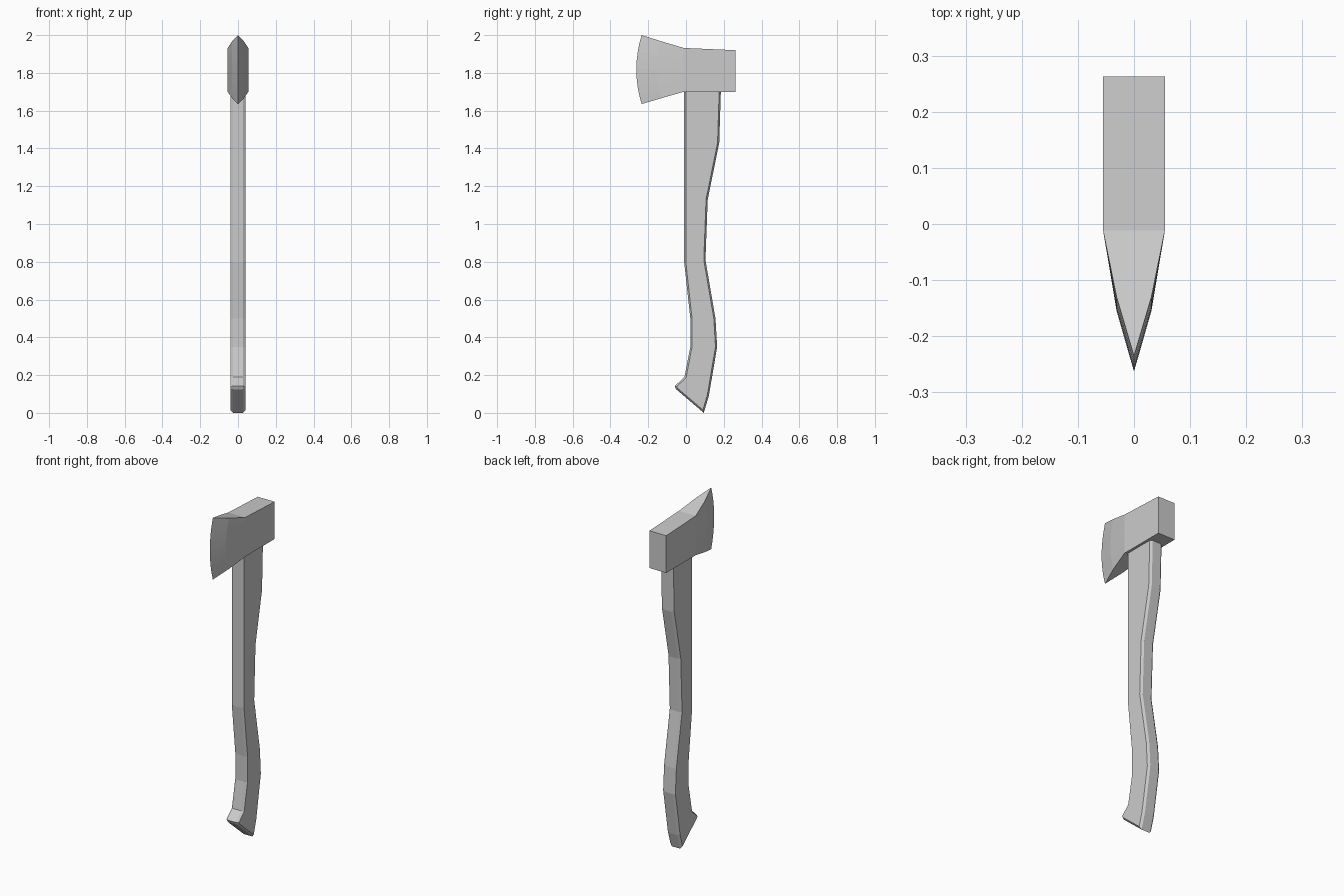
import bpy
import bmesh
from mathutils import Vector

cube = bpy.data.objects.get("Cube")
if cube:
    bpy.data.objects.remove(cube, do_unlink=True)

grey = bpy.data.materials.new("plain grey")
grey.use_nodes = True
colour = (0.6, 0.6, 0.6, 1)
grey.diffuse_color = colour
grey.node_tree.nodes["Principled BSDF"].inputs["Base Color"].default_value = colour


def finish(name, bm):
    bmesh.ops.remove_doubles(bm, verts=bm.verts, dist=0.0005)
    bmesh.ops.recalc_face_normals(bm, faces=bm.faces)
    mesh = bpy.data.meshes.new(name)
    bm.to_mesh(mesh)
    bm.free()
    mesh.materials.append(grey)
    obj = bpy.data.objects.new(name, mesh)
    bpy.context.collection.objects.link(obj)
    return obj


def inset_outline(points, dist):
    """Move a counter-clockwise outline inward by dist."""
    result = []
    for i, p in enumerate(points):
        a = (p - points[i - 1]).normalized()
        b = (points[(i + 1) % len(points)] - p).normalized()
        na, nb = Vector((-a.y, a.x)), Vector((-b.y, b.x))
        result.append(p + (na + nb) * dist / (1 + na.dot(nb)))
    return result


def loft(bm, rings):
    for r, s in zip(rings, rings[1:]):
        for i in range(len(r)):
            j = (i + 1) % len(r)
            bm.faces.new((r[i], r[j], s[j], s[i]))


# Handle: curved side outline (y, z) with chamfered rims
front = [(-0.01, 1.75), (-0.01, 0.8), (0.023, 0.5), (0.023, 0.35),
         (-0.008, 0.19), (-0.06, 0.142), (-0.052, 0.125)]
back = [(0.094, 0.0), (0.121, 0.09), (0.165, 0.35), (0.156, 0.5),
        (0.103, 0.81), (0.115, 1.13), (0.176, 1.43), (0.186, 1.75)]
outline = [Vector(p) for p in front + back]
inner = inset_outline(outline, 0.009)
bm = bmesh.new()
layers = [(-0.04, inner), (-0.027, outline), (0.027, outline), (0.04, inner)]
rings = [[bm.verts.new((x, p.x, p.y)) for p in pts] for x, pts in layers]
loft(bm, rings)
bm.faces.new(rings[0])
bm.faces.new(rings[-1])
finish("handle", bm)

# Axe head: columns from poll to curved cutting edge
# each column: y at corners, forward bulge, bottom z, top z, half width
columns = [(0.263, 0, 1.7, 1.92, 0.055),
           (-0.012, 0, 1.7, 1.932, 0.055),
           (-0.13, 0.025, 1.666, 1.967, 0.031),
           (-0.235, 0.028, 1.635, 2.0, 0)]
ROWS = 8
bm = bmesh.new()
rings = []
for y, bulge, low, high, half in columns:
    ring = []
    for side in (1, -1):
        for k in range(ROWS + 1):
            t = side * (2 * k / ROWS - 1)
            z = (low + high) / 2 + t * (high - low) / 2
            ring.append(bm.verts.new((side * half, y - bulge * (1 - t * t), z)))
    rings.append(ring)
loft(bm, rings)
bm.faces.new(rings[0])
finish("axe_head", bm)
